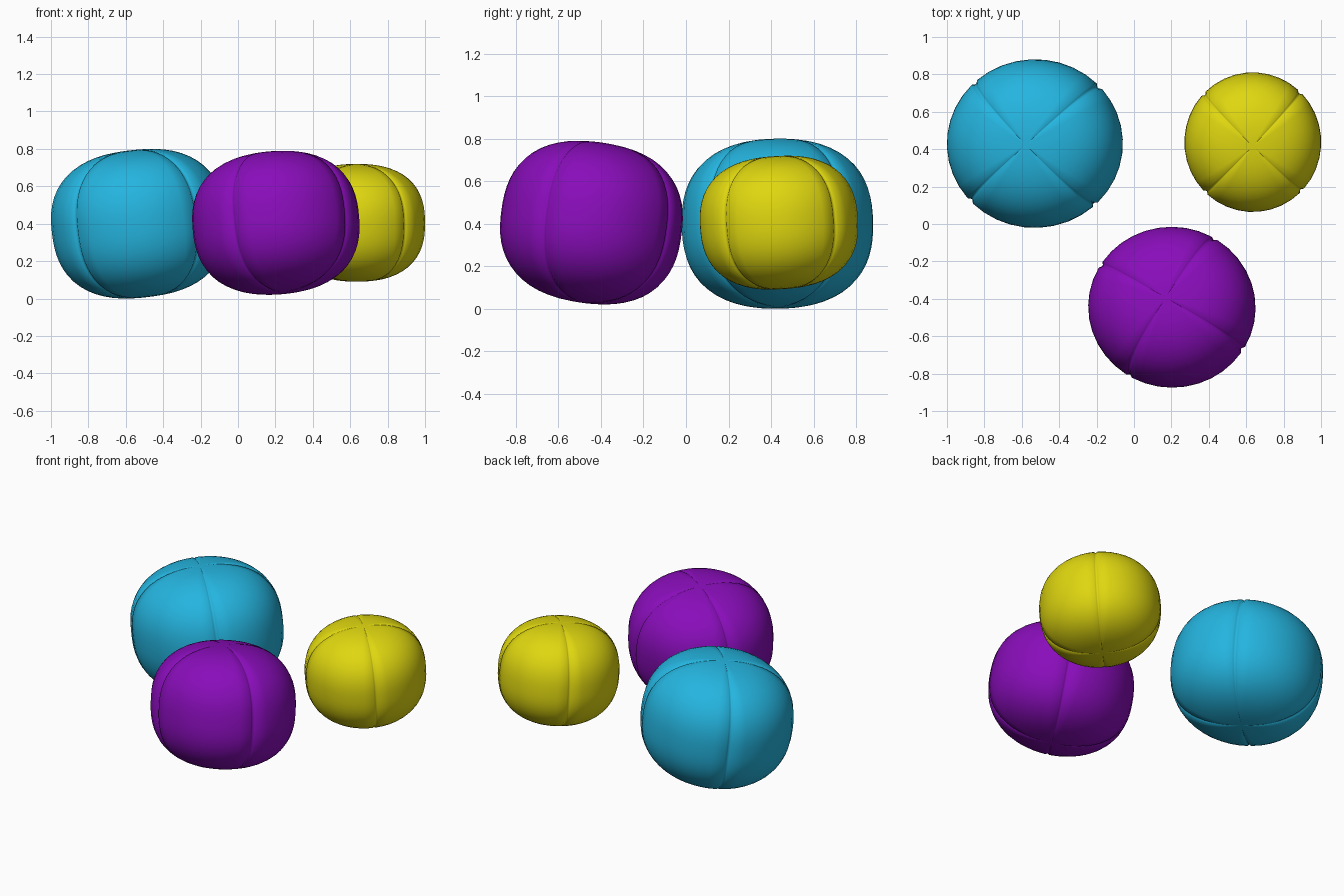
import bpy, bmesh
from math import sin, cos, pi, radians
from mathutils import Matrix, Vector

if "Cube" in bpy.data.objects:
    bpy.data.objects.remove(bpy.data.objects["Cube"])

ROWS = 32
POWER = 2.45          # squareness of the side profile
SEAM_OFFSETS = (-0.045, -0.02, 0, 0.02, 0.045)
SEAM_DEPTHS = (0, 0.7, 1, 0.7, 0)
GROOVE = 0.03


def make_material(name, color):
    mat = bpy.data.materials.new(name)
    mat.use_nodes = True
    mat.diffuse_color = color
    mat.node_tree.nodes["Principled BSDF"].inputs["Base Color"].default_value = color
    return mat


def columns():
    """Meridian angles and groove depths: four panels with a seam between each."""
    result = []
    for panel in range(4):
        start = panel * pi / 2
        result += [(start + o, d) for o, d in zip(SEAM_OFFSETS, SEAM_DEPTHS)]
        first, last = SEAM_OFFSETS[-1], pi / 2 + SEAM_OFFSETS[0]
        result += [(start + first + (last - first) * i / 9, 0) for i in range(1, 9)]
    return result


def make_ball(name, mat, low, high, seam_angle, tilt_x, tilt_y):
    """Squashed, four-panel stitched ball, leaned over and fitted between two corners."""
    bm = bmesh.new()
    cols = columns()
    top = bm.verts.new((0, 0, 0.86))
    bottom = bm.verts.new((0, 0, -0.86))
    rings = []
    for row in range(1, ROWS):
        t = pi * row / ROWS
        s, c = sin(t), cos(t)
        r = (s ** POWER + abs(c) ** POWER) ** (-1 / POWER)
        ring = []
        for angle, depth in cols:
            k = r * (1 - GROOVE * depth * s)
            ring.append(bm.verts.new((k * s * cos(angle), k * s * sin(angle), 0.86 * k * c)))
        rings.append(ring)

    # skin the panels and close both poles
    n = len(cols)
    for i in range(n):
        j = (i + 1) % n
        bm.faces.new((top, rings[0][i], rings[0][j]))
        bm.faces.new((bottom, rings[-1][j], rings[-1][i]))
        for a, b in zip(rings, rings[1:]):
            bm.faces.new((a[i], b[i], b[j], a[j]))

    # lean the ball, then fit it to its place
    turn = (Matrix.Rotation(radians(tilt_y), 3, 'Y') @ Matrix.Rotation(radians(tilt_x), 3, 'X')
            @ Matrix.Rotation(radians(seam_angle), 3, 'Z'))
    bmesh.ops.transform(bm, matrix=turn.to_4x4(), verts=bm.verts)
    for axis in range(3):
        values = [v.co[axis] for v in bm.verts]
        lo, hi = min(values), max(values)
        for v in bm.verts:
            f = (v.co[axis] - lo) / (hi - lo)
            v.co[axis] = low[axis] + f * (high[axis] - low[axis])

    center = (Vector(low) + Vector(high)) / 2
    bmesh.ops.translate(bm, vec=-center, verts=bm.verts)
    for f in bm.faces:
        f.smooth = True
    mesh = bpy.data.meshes.new(name)
    bm.to_mesh(mesh)
    bm.free()
    mesh.materials.append(mat)
    obj = bpy.data.objects.new(name, mesh)
    obj.location = center
    bpy.context.collection.objects.link(obj)


blue = make_material("sky blue", (0.018, 0.46, 0.74, 1))
purple = make_material("purple", (0.25, 0.004, 0.49, 1))
yellow = make_material("yellow", (0.74, 0.68, 0.005, 1))

make_ball("blue_ball", blue, (-1, -0.02, 0), (-0.06, 0.88, 0.8), 43, 1, -7)
make_ball("purple_ball", purple, (-0.245, -0.875, 0.02), (0.65, -0.015, 0.79), 59, -8, -5)
make_ball("yellow_ball", yellow, (0.27, 0.065, 0.09), (1, 0.81, 0.72), 46, 4, 0)
